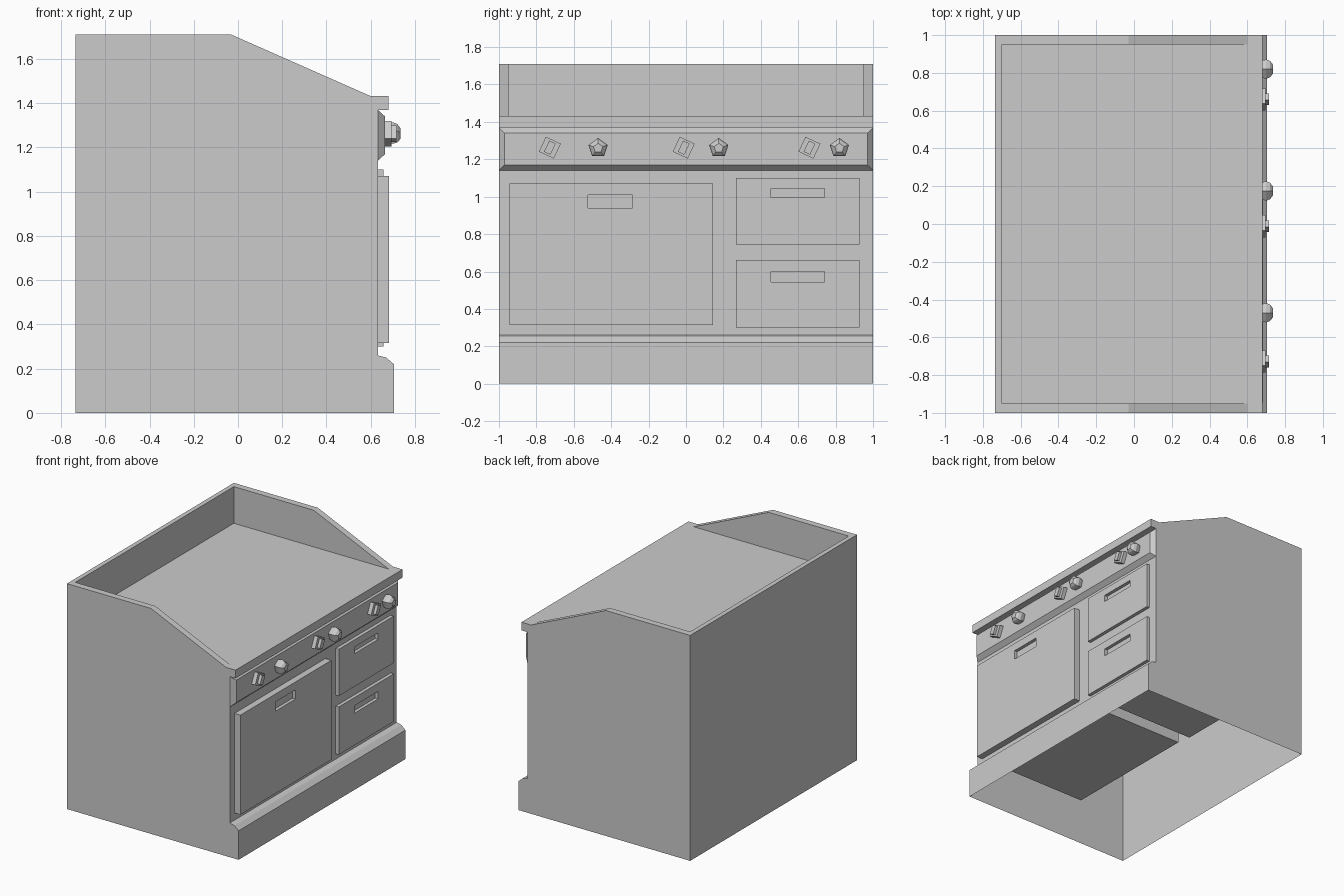
import bpy, bmesh, math

if "Cube" in bpy.data.objects:
    bpy.data.objects.remove(bpy.data.objects["Cube"])


def finish(name, bm):
    bmesh.ops.recalc_face_normals(bm, faces=bm.faces)
    me = bpy.data.meshes.new(name)
    bm.to_mesh(me)
    bm.free()
    ob = bpy.data.objects.new(name, me)
    bpy.context.collection.objects.link(ob)
    return ob


def rect(x, y0, y1, z0, z1):
    return [(x, y0, z0), (x, y1, z0), (x, y1, z1), (x, y0, z1)]


def loft(name, rings):
    """Join successive rings with quads and cap both ends."""
    bm = bmesh.new()
    vs = [[bm.verts.new(p) for p in r] for r in rings]
    n = len(vs[0])
    for a, b in zip(vs, vs[1:]):
        for i in range(n):
            j = (i + 1) % n
            bm.faces.new((a[i], a[j], b[j], b[i]))
    bm.faces.new(vs[0])
    bm.faces.new(vs[-1])
    return finish(name, bm)


# Body shell: side profile (x, z), open underneath, with a raised rim on top
profile = [(-.735, 0), (-.735, 1.71), (-.03, 1.71), (.60, 1.432), (.68, 1.432),
           (.68, 1.37), (.632, 1.37), (.632, .26), (.67, .25), (.705, .22), (.705, 0)]
inner = [(-.70, 1.71), (-.03, 1.71), (.60, 1.432), (-.70, 1.432)]
bm = bmesh.new()
L, R = [[bm.verts.new((x, y, z)) for x, z in profile] for y in (-1, 1)]
A, B = [[bm.verts.new((x, y, z)) for x, z in inner] for y in (-.95, .95)]
for i in [0] + list(range(4, 10)):
    bm.faces.new((L[i], L[i + 1], R[i + 1], R[i]))
bm.faces.new((L[3], A[2], B[2], R[3], R[4], L[4]))      # front ledge
bm.faces.new((L[1], R[1], B[0], A[0]))                  # back rim
bm.faces.new((A[0], B[0], B[3], A[3]))                  # inner back wall
bm.faces.new((A[3], B[3], B[2], A[2]))                  # cooking surface
for O, I in ((L, A), (R, B)):
    bm.faces.new(O)                                     # outer side
    bm.faces.new(I)                                     # inner side wall
    bm.faces.new((O[1], I[0], I[1], O[2]))
    bm.faces.new((O[2], I[1], I[2], O[3]))
finish("body", bm)

# Bevelled control panel
loft("control_panel", [rect(.632, -1, 1, 1.14, 1.37),
                       rect(.665, -.97, .97, 1.17, 1.34)])

# Oven door and drawers: deep boxes with recessed handles
BACK = -.295
for name, x, box, grip in (
        ("oven_door", .682, (-.945, .145, .315, 1.07), (-.525, -.285, .94, 1.01)),
        ("upper_drawer", .658, (.268, .927, .745, 1.10), (.455, .74, .995, 1.045)),
        ("lower_drawer", .658, (.268, .927, .30, .662), (.455, .74, .543, .60))):
    loft(name, [rect(BACK, *box), rect(x, *box),
                rect(x, *grip), rect(x - .025, *grip)])


# Control knobs
def ring(x, y, z, r, n, start):
    return [(x, y + r * math.cos(start + i * math.tau / n),
             z + r * math.sin(start + i * math.tau / n)) for i in range(n)]


def turned_rect(x, y, z, w, h, ang):
    c, s = math.cos(ang), math.sin(ang)
    return [(x, y + u * c - v * s, z + u * s + v * c)
            for u, v in ((-w, -h), (w, -h), (w, h), (-w, h))]


for k, y in enumerate((-.47, .175, .82)):
    loft(f"round_knob_{k + 1}", [ring(x, y, 1.26, r, 5, math.pi / 2) for x, r in
                                 ((.66, .044), (.70, .054), (.72, .046), (.735, .026))])
tilt = math.radians(-25)
for k, y in enumerate((-.728, -.012, .66)):
    loft(f"switch_{k + 1}", [turned_rect(x, y, 1.262, w, h, tilt) for x, w, h in
                             ((.66, .044, .044), (.695, .044, .044),
                              (.695, .019, .033), (.716, .019, .033))])
